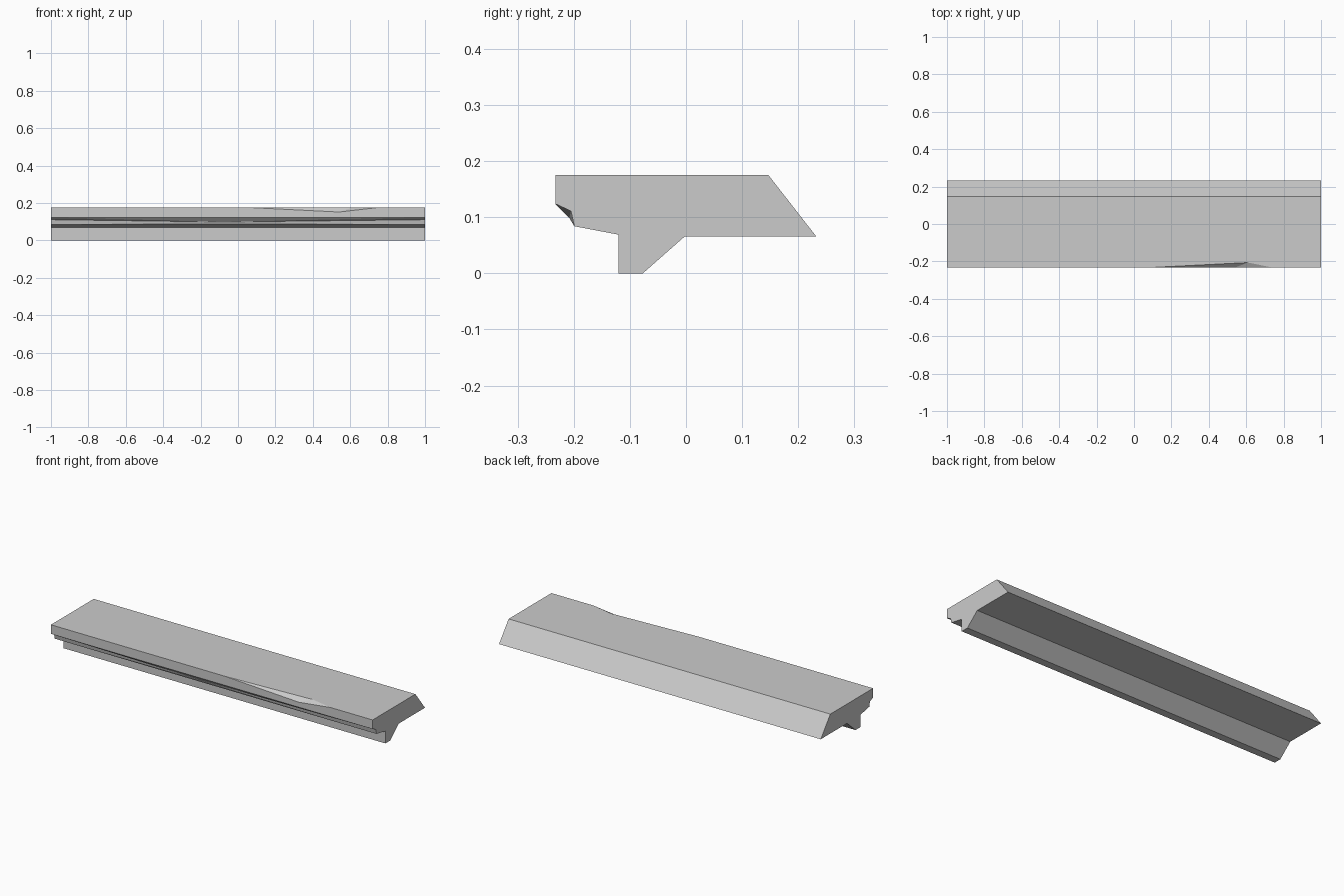
import bpy
import bmesh

if "Cube" in bpy.data.objects:
    bpy.data.objects.remove(bpy.data.objects["Cube"], do_unlink=True)

# One plain grey for the whole piece
grey = bpy.data.materials.new("plain grey")
grey.use_nodes = True
colour = (0.6, 0.6, 0.6, 1.0)
grey.diffuse_color = colour
grey.node_tree.nodes["Principled BSDF"].inputs["Base Color"].default_value = colour

# Cross-section (y, z), from the top front edge round the back to the front lip
profile = [(-0.233, 0.175), (0.147, 0.175), (0.232, 0.066), (-0.002, 0.066),
           (-0.077, 0), (-0.12, 0), (-0.12, 0.069), (-0.199, 0.084),
           (-0.205, 0.111), (-0.233, 0.124)]
GROOVE = 8

bm = bmesh.new()
ends = [[bm.verts.new((x, y, z)) for y, z in profile] for x in (-1, 1)]
right, left = ends

# Worn groove edge sags in the middle of the length
sag = bm.verts.new((-0.08, -0.208, 0.099))

# Chip knocked out of the top front edge
chip_start, chip_end, chip_low, chip_deep = [bm.verts.new(p) for p in (
    (0.08, -0.233, 0.175), (0.74, -0.233, 0.175),
    (0.54, -0.233, 0.152), (0.61, -0.206, 0.175))]
bm.faces.new((chip_start, chip_low, chip_deep))
bm.faces.new((chip_low, chip_end, chip_deep))

# End caps
bm.faces.new(right)
bm.faces.new(left)

# Long faces, with the chip or sag points inserted along their edges
along = {0: [chip_start, chip_deep, chip_end]}
for i in range(1, len(profile) - 2):
    j = i + 1
    if GROOVE not in (i, j):
        bm.faces.new((right[i], left[i], left[j], right[j]))
bm.faces.new([right[0]] + along[0] + [left[0], left[1], right[1]])
bm.faces.new([right[0], chip_start, chip_low, chip_end, left[0], left[9], right[9]])

# Lip faces either side of the sagging edge
for row in (GROOVE - 1, GROOVE + 1):
    bm.faces.new((right[row], left[row], sag))
    for end in ends:
        bm.faces.new((end[row], end[GROOVE], sag))

bmesh.ops.recalc_face_normals(bm, faces=bm.faces)
mesh = bpy.data.meshes.new("ledge_slab")
bm.to_mesh(mesh)
bm.free()
mesh.materials.append(grey)
slab = bpy.data.objects.new("ledge_slab", mesh)
bpy.context.collection.objects.link(slab)
